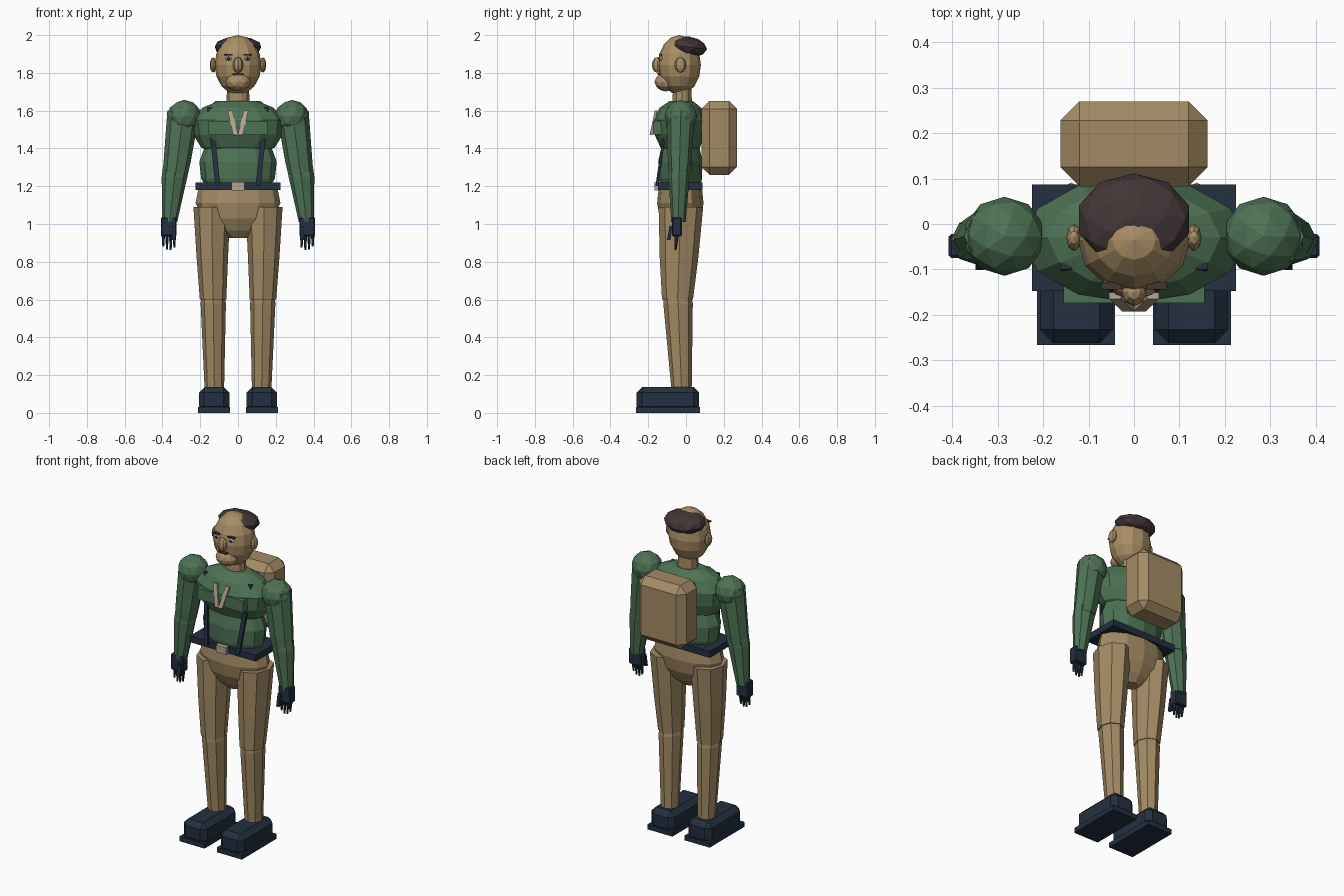
import bpy, bmesh, math
from mathutils import Vector, Matrix


def material(name, rgb):
    m = bpy.data.materials.new(name)
    m.diffuse_color = (*rgb, 1)
    return m


SKIN = material("skin", (0.40, 0.27, 0.13))
KHAKI = material("khaki cloth", (0.37, 0.26, 0.13))
GREEN = material("green shirt", (0.075, 0.17, 0.09))
NAVY = material("dark leather", (0.017, 0.029, 0.052))
HAIR = material("dark brown hair", (0.056, 0.035, 0.037))
BEIGE = material("pale beige", (0.46, 0.38, 0.28))
WHITE = material("eye white", (0.75, 0.75, 0.72))
MOUTH = material("mouth red", (0.12, 0.03, 0.025))


def finish(name, bm, mat):
    bmesh.ops.recalc_face_normals(bm, faces=bm.faces)
    me = bpy.data.meshes.new(name)
    bm.to_mesh(me)
    bm.free()
    me.materials.append(mat)
    ob = bpy.data.objects.new(name, me)
    bpy.context.collection.objects.link(ob)
    return ob


def place(c, r, rot=None):
    m = Matrix.Translation(c)
    if rot:
        m = m @ rot
    return m @ Matrix.Diagonal((*r, 1))


def ellipsoid(name, c, r, mat, seg=12, rings=8, rot=None):
    bm = bmesh.new()
    bmesh.ops.create_uvsphere(bm, u_segments=seg, v_segments=rings, radius=1, matrix=place(c, r, rot))
    return finish(name, bm, mat)


def ico(name, c, r, mat, rot=None, sub=2):
    bm = bmesh.new()
    bmesh.ops.create_icosphere(bm, subdivisions=sub, radius=1, matrix=place(c, r, rot))
    return finish(name, bm, mat)


def box(name, lo, hi, mat, bevel=0):
    lo, hi = Vector(lo), Vector(hi)
    lo, hi = Vector(map(min, lo, hi)), Vector(map(max, lo, hi))
    bm = bmesh.new()
    bmesh.ops.create_cube(bm, size=1, matrix=place((lo + hi) / 2, hi - lo))
    if bevel:
        bmesh.ops.bevel(bm, geom=bm.edges[:], offset=bevel, segments=1, affect='EDGES')
    return finish(name, bm, mat)


def bar(name, a, b, w, d, mat):
    """Straight strip from a to b, w wide in x and d deep."""
    a, b = Vector(a), Vector(b)
    bm = bmesh.new()
    vs = [bm.verts.new(p + Vector((sx * w / 2, sy * d / 2, 0)))
          for p in (a, b) for sx, sy in ((-1, -1), (1, -1), (1, 1), (-1, 1))]
    bm.faces.new(vs[:4])
    bm.faces.new(vs[4:])
    for i in range(4):
        j = (i + 1) % 4
        bm.faces.new((vs[i], vs[j], vs[j + 4], vs[i + 4]))
    return finish(name, bm, mat)


def loft(name, rings, mat, n=8, s=1):
    """Closed body through horizontal ellipses (cx, cy, z, rx, ry)."""
    bm = bmesh.new()
    loops = []
    for cx, cy, z, rx, ry in rings:
        loops.append([bm.verts.new((s * cx + rx * math.cos(t), cy + ry * math.sin(t), z))
                      for t in (2 * math.pi * i / n for i in range(n))])
    for a, b in zip(loops, loops[1:]):
        for i in range(n):
            j = (i + 1) % n
            bm.faces.new((a[i], a[j], b[j], b[i]))
    bm.faces.new(loops[0])
    bm.faces.new(loops[-1])
    return finish(name, bm, mat)


# Head and face
ellipsoid("head", (0, -0.035, 1.842), (0.124, 0.114, 0.158), SKIN)
ico("hair", (0, 0.010, 1.937), (0.127, 0.102, 0.056), HAIR, Matrix.Rotation(-0.12, 4, 'X'))
ellipsoid("nose", (0, -0.150, 1.842), (0.028, 0.031, 0.042), SKIN, 8, 6)
ico("jaw", (0, -0.107, 1.752), (0.068, 0.060, 0.050), SKIN)
box("mouth", (-0.028, -0.152, 1.788), (0.028, -0.12, 1.799), MOUTH)
loft("neck", [(0, -0.02, 1.60, 0.062, 0.054), (0, -0.02, 1.74, 0.058, 0.052)], SKIN, 10)

# Torso
loft("chest", [(0, -0.03, 1.37, 0.12, 0.07), (0, -0.03, 1.405, 0.195, 0.105),
               (0, -0.035, 1.47, 0.235, 0.13), (0, -0.035, 1.55, 0.245, 0.138),
               (0, -0.03, 1.615, 0.19, 0.11), (0, -0.025, 1.652, 0.10, 0.06)], GREEN, 12)
loft("abdomen", [(0, -0.03, 1.18, 0.16, 0.10), (0, -0.03, 1.24, 0.195, 0.115),
                 (0, -0.03, 1.33, 0.205, 0.117), (0, -0.03, 1.41, 0.175, 0.10)], GREEN, 12)
box("chest_pocket_panel", (-0.155, -0.174, 1.475), (0.155, -0.10, 1.545), GREEN)
loft("hips", [(0, -0.03, 0.925, 0.045, 0.04), (0, -0.03, 0.965, 0.115, 0.075),
              (0, -0.03, 1.03, 0.185, 0.108), (0, -0.03, 1.11, 0.225, 0.123),
              (0, -0.03, 1.185, 0.21, 0.115)], KHAKI, 12)
box("belt", (-0.224, -0.147, 1.18), (0.224, 0.087, 1.22), NAVY)
box("buckle", (-0.035, -0.167, 1.178), (0.035, -0.14, 1.222), BEIGE)
box("backpack", (-0.162, 0.083, 1.26), (0.162, 0.27, 1.652), KHAKI, 0.042)

for s, side in ((-1, "left"), (1, "right")):
    # Face details
    ellipsoid(side + "_ear", (s * 0.132, -0.03, 1.842), (0.017, 0.030, 0.040), SKIN, 8, 6)
    ellipsoid(side + "_eye", (s * 0.050, -0.132, 1.875), (0.019, 0.012, 0.011), WHITE, 8, 6)
    ellipsoid(side + "_pupil", (s * 0.050, -0.142, 1.875), (0.008, 0.006, 0.009), NAVY, 8, 4)
    bar(side + "_eyebrow", (s * 0.050, -0.136, 1.892), (s * 0.050, -0.136, 1.900), 0.044, 0.016, HAIR)

    # Suspender and collar strip
    bar(side + "_suspender", (s * 0.107, -0.155, 1.20), (s * 0.150, -0.093, 1.618), 0.026, 0.014, NAVY)
    bar(side + "_collar_strip", (s * 0.012, -0.186, 1.47), (s * 0.042, -0.158, 1.60), 0.026, 0.014, BEIGE)

    # Arm
    ico(side + "_shoulder", (s * 0.285, -0.027, 1.57), (0.09, 0.087, 0.087), GREEN)
    loft(side + "_upper_arm", [(0.332, -0.035, 1.26, 0.066, 0.056), (0.322, -0.034, 1.33, 0.072, 0.062),
                               (0.288, -0.027, 1.60, 0.086, 0.075)], GREEN, 8, s)
    loft(side + "_forearm", [(0.362, -0.04, 1.01, 0.040, 0.038), (0.336, -0.037, 1.25, 0.068, 0.056),
                             (0.334, -0.035, 1.31, 0.062, 0.05)], GREEN, 8, s)

    # Gloved hand
    box(side + "_glove", (s * 0.325, -0.075, 0.935), (s * 0.408, -0.022, 1.035), NAVY, 0.006)
    for i, length in enumerate((0.062, 0.075, 0.072, 0.055)):
        x = 0.337 + i * 0.0195
        loft(f"{side}_finger_{i + 1}", [(x, -0.055, 0.937 - length, 0.005, 0.006),
                                        (x, -0.05, 0.94, 0.009, 0.013)], NAVY, 6, s)
    bar(side + "_thumb", (s * 0.340, -0.092, 0.915), (s * 0.340, -0.078, 0.99), 0.018, 0.018, NAVY)

    # Leg
    loft(side + "_thigh", [(0.132, -0.045, 0.60, 0.070, 0.082), (0.136, -0.037, 0.82, 0.083, 0.102),
                           (0.138, -0.027, 1.09, 0.098, 0.118)], KHAKI, 8, s)
    loft(side + "_shin", [(0.125, -0.023, 0.11, 0.051, 0.053), (0.131, -0.042, 0.58, 0.067, 0.078),
                          (0.132, -0.045, 0.63, 0.060, 0.070)], KHAKI, 8, s)

    # Boot
    box(side + "_boot", (s * 0.046, -0.262, 0.005), (s * 0.207, 0.070, 0.137), NAVY, 0.03)
    box(side + "_sole", (s * 0.042, -0.266, 0.0), (s * 0.213, 0.073, 0.03), NAVY)
